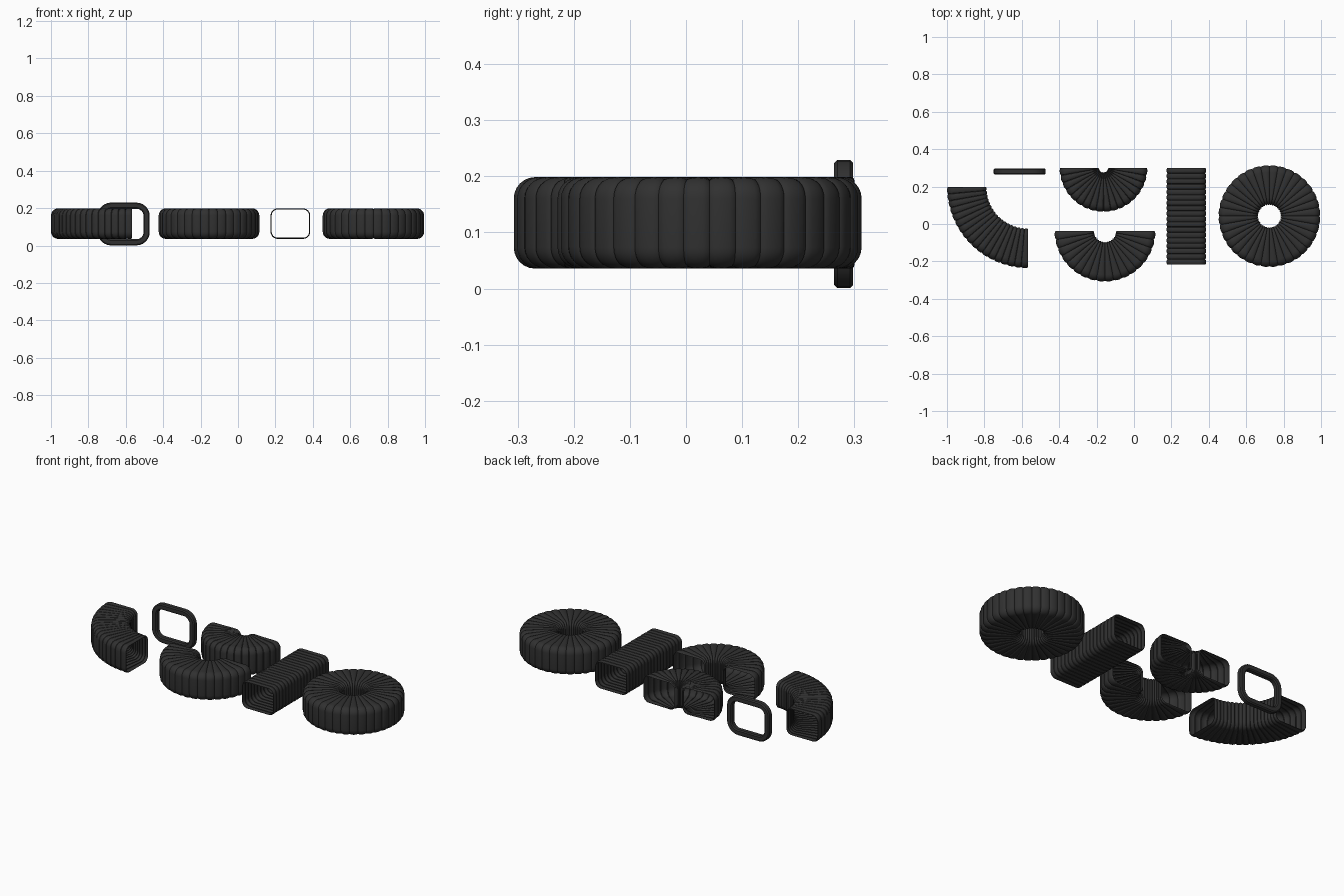
import bpy, bmesh
from math import sin, cos, pi, sqrt, radians

if "Cube" in bpy.data.objects:
    bpy.data.objects.remove(bpy.data.objects["Cube"])

W, H, R = 0.212, 0.163, 0.038      # duct section width, height, corner radius
ZC = 0.117                         # height of section centre
DEPTH = 0.006                      # pleat depth

mat = bpy.data.materials.new("dark_rubber")
mat.diffuse_color = (0.03, 0.03, 0.03, 1)
mat.use_nodes = True
mat.node_tree.nodes["Principled BSDF"].inputs["Base Color"].default_value = mat.diffuse_color


def rounded_rect(w, h, r, grow=0.0, seg=6):
    """Rounded rectangle points, offset outward by grow."""
    pts = []
    for k, (sx, sy) in enumerate([(1, 1), (-1, 1), (-1, -1), (1, -1)]):
        for i in range(seg + 1):
            a = (k + i / seg) * pi / 2
            pts.append((sx * (w / 2 - r) + (r + grow) * cos(a),
                        sy * (h / 2 - r) + (r + grow) * sin(a)))
    return pts


def skin(name, loops, closed=False, angle=35):
    """Joins successive loops of points into a surface."""
    bm = bmesh.new()
    rings = [[bm.verts.new(p) for p in loop] for loop in loops]
    if closed:
        rings.append(rings[0])
    n = len(rings[0])
    for a, b in zip(rings, rings[1:]):
        for i in range(n):
            j = (i + 1) % n
            bm.faces.new((a[i], a[j], b[j], b[i]))
    bmesh.ops.recalc_face_normals(bm, faces=bm.faces)
    me = bpy.data.meshes.new(name)
    bm.to_mesh(me)
    bm.free()
    ob = bpy.data.objects.new(name, me)
    bpy.context.collection.objects.link(ob)
    me.materials.append(mat)
    bpy.ops.object.select_all(action='DESELECT')
    ob.select_set(True)
    bpy.context.view_layer.objects.active = ob
    bpy.ops.object.shade_smooth_by_angle(angle=radians(angle))
    return ob


def pleats(ribs):
    """(position 0..1, inward offset) samples of a scalloped wall."""
    out = []
    for k in range(ribs):
        for c in (-1, -0.9, -0.5, 0, 0.5, 0.9):
            out.append(((k + (c + 1) / 2) / ribs, -DEPTH * (1 - sqrt(1 - c * c))))
    out.append((1.0, -DEPTH))
    return out


def bend(name, cx, cy, outer, a0, a1, ribs, closed=False):
    """Pleated duct swept round a vertical axis."""
    mid = outer - W / 2
    loops = []
    for t, off in pleats(ribs):
        a = radians(a0 + (a1 - a0) * t)
        loops.append([(cx + (mid + u) * cos(a), cy + (mid + u) * sin(a), ZC + v)
                      for u, v in rounded_rect(W, H, R, off)])
    if closed:
        loops.pop()
    skin(name, loops, closed)


# Curved bellows
bend("quarter_bellows", -0.566, 0.198, 0.434, 180, 270, 18)
bend("small_half_bellows", -0.163, 0.30, 0.235, 180, 360, 18)
bend("large_half_bellows", -0.155, -0.038, 0.27, 180, 360, 18)
bend("full_circle_bellows", 0.724, 0.042, 0.272, 0, 360, 36, True)

# Straight bellows
y0, y1 = -0.217, 0.30
skin("straight_bellows",
     [[(0.28 + u, y0 + (y1 - y0) * t, ZC + v) for u, v in rounded_rect(W, H, R, off)]
      for t, off in pleats(18)])

# Connector frame with chamfered section
T, D, C = 0.033, 0.017, 0.006
section = [(0, -D + C), (C, -D), (T - C, -D), (T, -D + C),
           (T, D - C), (T - C, D), (C, D), (0, D - C)]
skin("connector_frame",
     [[(-0.611 + u, 0.281 + y, 0.115 + v) for u, v in rounded_rect(W, H, R, g)]
      for g, y in section], closed=True, angle=30)
